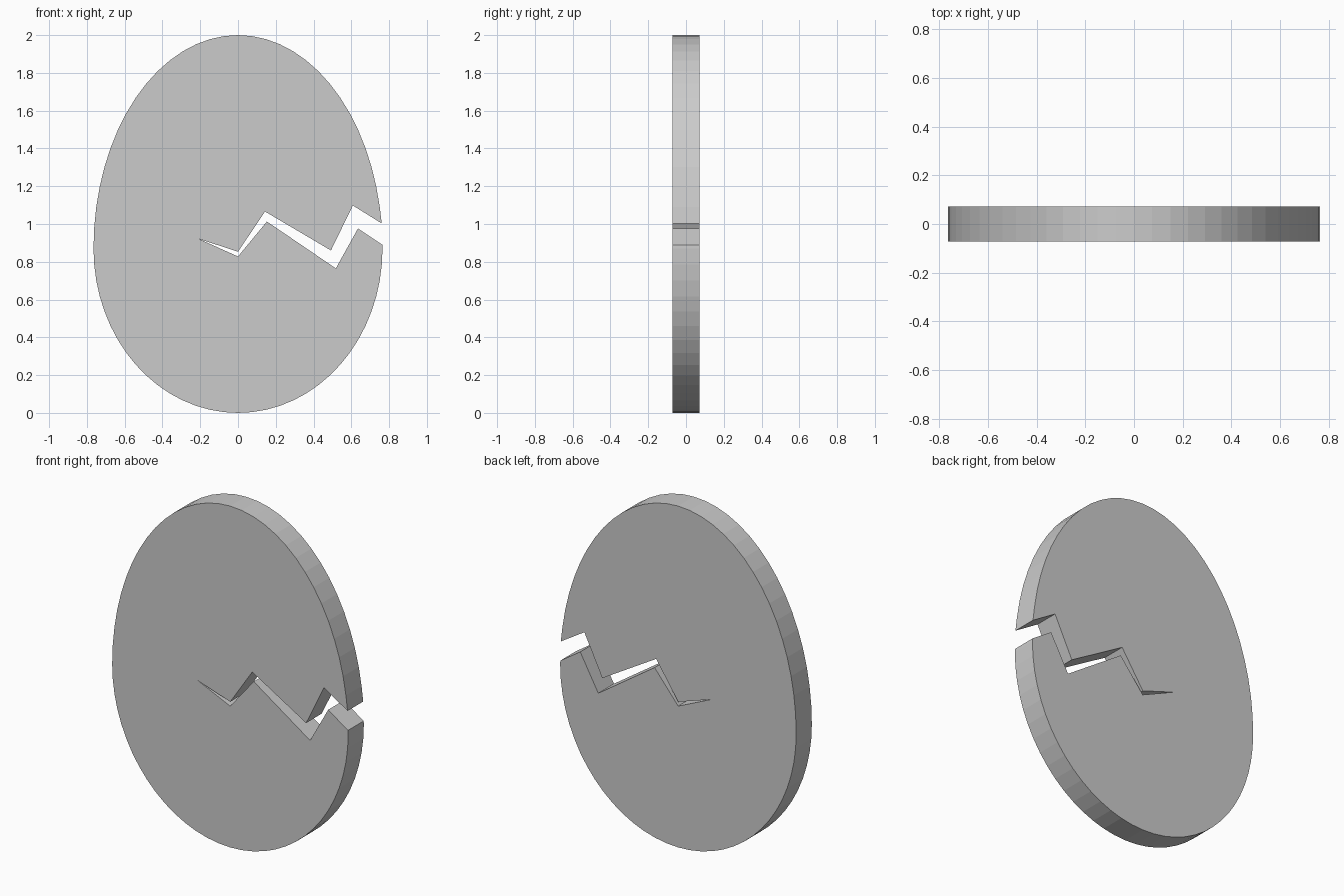
import bpy, bmesh
from math import sin, cos, pi

if "Cube" in bpy.data.objects:
    bpy.data.objects.remove(bpy.data.objects["Cube"])

HALF_WIDTH = 0.765     # widest half-width of the egg
WAIST = 0.87           # height of the widest point
HALF_DEPTH = 0.0725
SEGMENTS = 64


def egg_point(angle):
    """Blunt half-ellipse below the waist, taller one above."""
    rise = 2 - WAIST if sin(angle) > 0 else WAIST
    return (HALF_WIDTH * cos(angle), WAIST + rise * sin(angle))


# Egg outline, running from just above the crack round to just below it
outline = [egg_point(2 * pi * k / SEGMENTS) for k in range(2, SEGMENTS + 1)]

# Zigzag crack: lower lip inward to the tip, then upper lip back out
lower_lip = [(0.764, 0.89), (0.635, 0.976), (0.518, 0.765), (0.153, 1.013), (0, 0.828)]
tip = [(-0.212, 0.923)]
upper_lip = [(0, 0.853), (0.143, 1.066), (0.492, 0.86), (0.608, 1.098), (0.761, 1.003)]
profile = outline + lower_lip + tip + upper_lip

# Flat slab extruded from front to back
bm = bmesh.new()
front = bm.faces.new([bm.verts.new((x, -HALF_DEPTH, z)) for x, z in profile])
result = bmesh.ops.extrude_face_region(bm, geom=[front], use_keep_orig=True)
back_verts = [g for g in result["geom"] if isinstance(g, bmesh.types.BMVert)]
bmesh.ops.translate(bm, verts=back_verts, vec=(0, 2 * HALF_DEPTH, 0))
bmesh.ops.recalc_face_normals(bm, faces=bm.faces)

mesh = bpy.data.meshes.new("cracked_egg")
bm.to_mesh(mesh)
bm.free()
egg = bpy.data.objects.new("cracked_egg", mesh)
bpy.context.collection.objects.link(egg)
